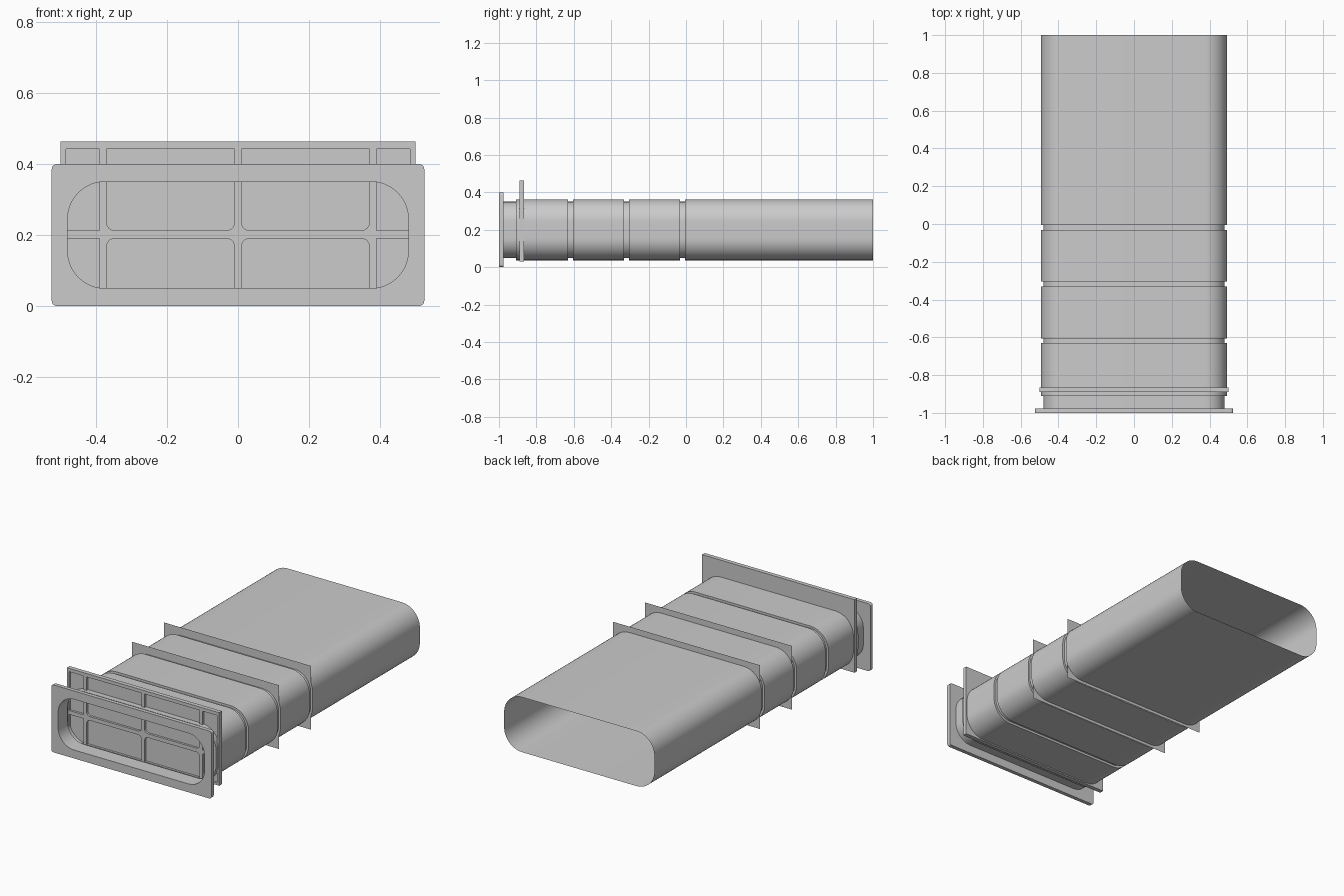
import bpy, bmesh, math

if "Cube" in bpy.data.objects:
    bpy.data.objects.remove(bpy.data.objects["Cube"])

ZC = 0.2  # height of the duct axis


def outline(x0, x1, z0, z1, radii, seg=10):
    """Rounded rectangle; radii for corners right-top, left-top, left-bottom, right-bottom."""
    pts = []
    corners = [(x1, z1, -1, -1), (x0, z1, 1, -1), (x0, z0, 1, 1), (x1, z0, -1, 1)]
    for i, ((x, z, sx, sz), r) in enumerate(zip(corners, radii)):
        if r == 0:
            pts.append((x, z))
            continue
        for k in range(seg + 1):
            a = math.pi / 2 * (i + k / seg)
            pts.append((x + sx * r + r * math.cos(a), z + sz * r + r * math.sin(a)))
    return pts


def smooth(ob):
    bpy.ops.object.select_all(action='DESELECT')
    ob.select_set(True)
    bpy.context.view_layer.objects.active = ob
    bpy.ops.object.shade_smooth_by_angle(angle=math.radians(30))


def plate(name, loops, y0, y1, bevel=0.0):
    """Flat plate in the xz plane from y0 to y1; loops after the first are holes."""
    cu = bpy.data.curves.new(name, 'CURVE')
    cu.dimensions = '2D'
    cu.fill_mode = 'BOTH'
    cu.extrude = (y1 - y0) / 2
    for pts in loops:
        sp = cu.splines.new('POLY')
        sp.points.add(len(pts) - 1)
        for p, (x, z) in zip(sp.points, pts):
            p.co = (x, z, 0, 1)
        sp.use_cyclic_u = True
    ob = bpy.data.objects.new(name, cu)
    bpy.context.collection.objects.link(ob)
    ob.rotation_euler.x = math.pi / 2
    ob.location.y = (y0 + y1) / 2
    bpy.ops.object.select_all(action='DESELECT')
    ob.select_set(True)
    bpy.context.view_layer.objects.active = ob
    bpy.ops.object.convert(target='MESH')
    ob = bpy.context.view_layer.objects.active
    bm = bmesh.new()
    bm.from_mesh(ob.data)
    bmesh.ops.remove_doubles(bm, verts=bm.verts, dist=1e-5)
    bmesh.ops.recalc_face_normals(bm, faces=bm.faces)
    bm.to_mesh(ob.data)
    bm.free()
    smooth(ob)
    return ob


def mesh_object(name, bm):
    me = bpy.data.meshes.new(name)
    bm.to_mesh(me)
    bm.free()
    ob = bpy.data.objects.new(name, me)
    bpy.context.collection.objects.link(ob)
    return ob


# Duct shell: rounded sections lofted along y, stepped in at the neck and three grooves
OUT = 0.013
sections = [(-1.0, 0), (-0.91, 0), (-0.91, OUT)]
for g0, g1 in [(-0.63, -0.605), (-0.332, -0.305), (-0.033, -0.005)]:
    sections += [(g0, OUT), (g0, 0), (g1, 0), (g1, OUT)]
sections.append((1.0, OUT))
bm = bmesh.new()
rings = []
for y, o in sections:
    pts = outline(-0.48 - o, 0.48 + o, ZC - 0.15 - o, ZC + 0.15 + o, [0.105 + o] * 4, 12)
    rings.append([bm.verts.new((x, y, z)) for x, z in pts])
for a, b in zip(rings, rings[1:]):
    n = len(a)
    for i in range(n):
        j = (i + 1) % n
        bm.faces.new((a[i], a[j], b[j], b[i]))
bmesh.ops.recalc_face_normals(bm, faces=bm.faces)
smooth(mesh_object("duct_shell", bm))

# Front flange with rounded opening
plate("front_flange",
      [outline(-0.525, 0.525, 0, 0.4, [0.015] * 4, 5),
       outline(-0.48, 0.48, 0.05, 0.35, [0.105] * 4, 12)], -1.0, -0.977)

# Sliding gate: solid back and ribbed front with pockets
GX, G0, G1 = 0.5, 0.03, 0.463
rect = outline(-GX, GX, G0, G1, [0] * 4)
plate("gate_back", [rect], -0.877, -0.865)
pockets = []
F = 0.022
for x0, x1, fillet in [(-0.485, -0.39, 0), (-0.37, -0.01, F), (0.01, 0.37, F), (0.39, 0.485, 0)]:
    pockets.append(outline(x0, x1, 0.213, G1 - 0.02, [0, 0, fillet, fillet], 6))
    pockets.append(outline(x0, x1, G0 + 0.012, 0.19, [fillet, fillet, 0, 0], 6))
plate("gate_ribs", [rect] + pockets, -0.89, -0.877)

# Thin partition sheets at the two rear grooves
for i, y in enumerate((-0.305, -0.005)):
    bm = bmesh.new()
    bm.faces.new([bm.verts.new((x, y, z)) for x, z in
                  outline(-0.483, 0.483, 0.02, 0.398, [0] * 4)])
    mesh_object(f"partition_sheet_{i + 1}", bm)
